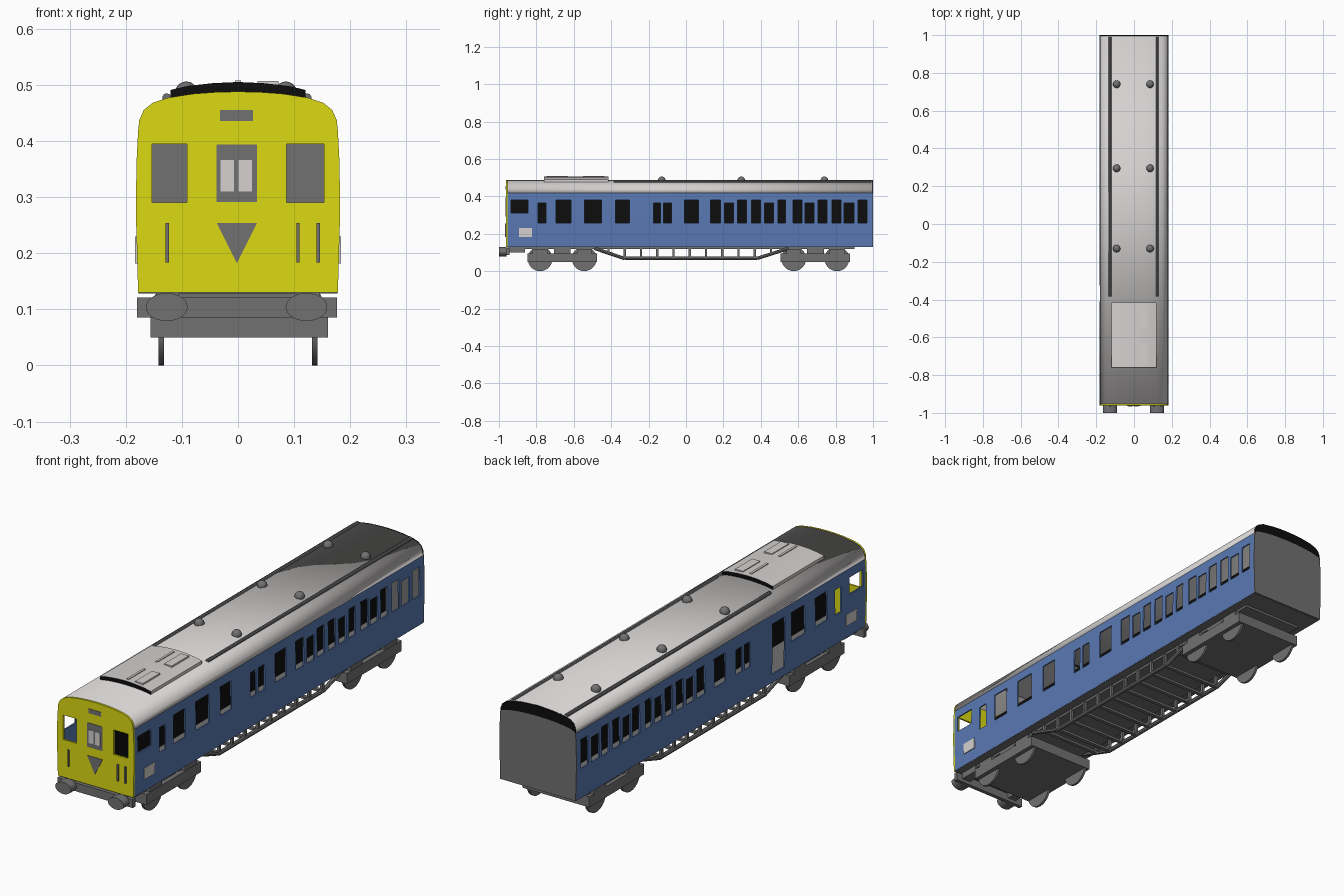
import bpy, bmesh, math
from mathutils import Matrix, Vector

if "Cube" in bpy.data.objects:
    bpy.data.objects.remove(bpy.data.objects["Cube"])


def mat(name, r, g, b):
    m = bpy.data.materials.new(name)
    m.diffuse_color = (r, g, b, 1)
    m.use_nodes = True
    m.node_tree.nodes["Principled BSDF"].inputs["Base Color"].default_value = m.diffuse_color
    return m


BLUE = mat("body blue", 0.10, 0.19, 0.45)
YELLOW = mat("warning yellow", 0.72, 0.70, 0.006)
LIGHT = mat("roof light grey", 0.66, 0.64, 0.63)
GREY = mat("dark grey", 0.165, 0.165, 0.165)
BLACK = mat("black", 0.004, 0.004, 0.004)


def finish(name, bm, material, fix=True):
    if fix:
        bmesh.ops.recalc_face_normals(bm, faces=bm.faces)
    me = bpy.data.meshes.new(name)
    bm.to_mesh(me)
    bm.free()
    ob = bpy.data.objects.new(name, me)
    bpy.context.collection.objects.link(ob)
    me.materials.append(material)
    return ob


def boxes(name, material, items):
    """items: (x0, x1, y0, y1, z0, z1)"""
    bm = bmesh.new()
    for x0, x1, y0, y1, z0, z1 in items:
        m = Matrix.Translation(((x0 + x1) / 2, (y0 + y1) / 2, (z0 + z1) / 2)) @ \
            Matrix.Diagonal((x1 - x0, y1 - y0, z1 - z0, 1))
        bmesh.ops.create_cube(bm, size=1, matrix=m)
    return finish(name, bm, material)


def prism(name, material, pts, y0, y1):
    """closed x-z outline pushed along y"""
    bm = bmesh.new()
    f = bm.faces.new([bm.verts.new((x, y0, z)) for x, z in pts])
    ext = bmesh.ops.extrude_face_region(bm, geom=[f])
    bmesh.ops.translate(bm, vec=(0, y1 - y0, 0),
                        verts=[v for v in ext["geom"] if isinstance(v, bmesh.types.BMVert)])
    return finish(name, bm, material)


def sheet(name, material, lines, y0, y1, thick=0.006):
    """open x-z profiles pushed along y, thickened inwards"""
    bm = bmesh.new()
    for pts in lines:
        a = [bm.verts.new((x, y0, z)) for x, z in pts]
        b = [bm.verts.new((x, y1, z)) for x, z in pts]
        for i in range(len(pts) - 1):
            bm.faces.new((a[i], a[i + 1], b[i + 1], b[i]))
    ob = finish(name, bm, material, fix=False)
    s = ob.modifiers.new("thickness", 'SOLIDIFY')
    s.thickness, s.offset = thick, -1
    return ob


def rods(name, material, segs, r, n=8):
    """segs: (start, end) points; scaled cylinders"""
    bm = bmesh.new()
    for p, q in segs:
        p, q = Vector(p), Vector(q)
        d = q - p
        m = Matrix.Translation((p + q) / 2) @ d.to_track_quat('Z', 'Y').to_matrix().to_4x4()
        bmesh.ops.create_cone(bm, cap_ends=True, segments=n, radius1=r, radius2=r,
                              depth=d.length, matrix=m)
    return finish(name, bm, material)


def cut(ob, cutter):
    m = ob.modifiers.new("openings", 'BOOLEAN')
    m.operation, m.solver, m.object = 'DIFFERENCE', 'EXACT', cutter
    bpy.context.view_layer.objects.active = ob
    for name in [k.name for k in ob.modifiers]:
        bpy.ops.object.modifier_apply(modifier=name)
    bpy.data.objects.remove(cutter, do_unlink=True)


# Cross-section of the body
side = [(.178, .418), (.181, .36), (.182, .27), (.178, .13)]
roof_r = [(0, .488), (.04, .487), (.08, .484), (.125, .477), (.152, .468),
          (.168, .455), (.176, .437), (.178, .418)]


def flip(pts):
    return [(-x, z) for x, z in reversed(pts)]


roof_line = flip(roof_r)[:-1] + roof_r

# Blue side panels with window openings
sides = sheet("side_panels", BLUE, [side, flip(side)], -.954, .996)
tall = [(-.694, -.614), (-.544, -.453), (-.008, .067), (.131, .185), (.276, .324),
        (.351, .399), (.491, .533), (.571, .62), (.705, .753), (.78, .828), (.92, .968)]
low = [(-.79, -.748), (-.174, -.137), (-.12, -.078), (.206, .255), (.421, .469),
       (.635, .684), (.845, .898)]
holes = [(-.3, .3, a, b, .257, .38) for a, b in tall]
holes += [(-.3, .3, a, b, .257, .364) for a, b in low]
holes += [(-.3, .3, -.935, -.845, .31, .38),      # cab side windows
          (.05, .3, -.378, -.303, .257, .38),
          (-.3, -.05, -.41, -.325, .165, .38)]    # open door on the left side
cut(sides, boxes("cutter", BLACK, holes))

# Roof
sheet("roof", LIGHT, [roof_line], -.954, .996)

# Yellow cab front with two open windows
outline = roof_line + side[1:] + flip(side)[:-1]
front = prism("cab_front", YELLOW, outline, -.962, -.954)
cut(front, boxes("cutter", BLACK, [(-.153, -.091, -1, -.9, .29, .395),
                                   (.086, .153, -1, -.9, .29, .395)]))

# Rear wall and black roof end
arc = [(.178 * math.cos(t), .418 + .027 * math.sin(t))
       for t in [math.pi * i / 12 for i in range(13)]]
prism("rear_wall", GREY, list(reversed(arc)) + side[1:] + flip(side)[:-1], .994, 1.0)
prism("rear_roof_end", BLACK, roof_line + arc[1:-1], .994, 1.0)

# Floor, centre divider, underframe
boxes("floor", GREY, [(-.177, .177, -.954, .995, .128, .136)])
boxes("interior_divider", BLACK, [(-.003, .003, -.953, .993, .136, .43)])
boxes("underframe", GREY, [(-.14, .14, -.87, .9, .118, .129)])

# Front fittings: door window, indicator box, handrails, triangle
F = -.962
boxes("front_door_window", GREY, [(-.038, .034, F - .002, F + .002, .291, .394)])
boxes("front_door_panels", LIGHT, [(-.031, -.007, F - .004, F, .31, .366),
                                   (.001, .025, F - .004, F, .31, .366)])
boxes("front_indicator", GREY, [(-.032, .027, F - .002, F + .002, .436, .455)])
boxes("front_handrails", GREY, [(x, x + .006, F - .006, F + .002, .183, .254)
                                for x in (-.129, .104, .14)])
prism("front_triangle", GREY, [(-.038, .254), (.034, .254), (-.002, .182)], F - .002, F + .002)

# Light panels on both sides near the cab
boxes("side_panel_plates", LIGHT, [(s * .1815 - .002, s * .1815 + .002, -.893, -.823, .182, .23)
                                   for s in (-1, 1)])

# Roof fittings
top = [(.12, .474), (.12, .491), (.09, .498), (.045, .503), (0, .505)]
pod = prism("roof_pod", LIGHT, top + flip(top)[1:], -.76, -.415)
pod.data.materials.append(BLACK)
for p in pod.data.polygons:
    p.material_index = 1 if abs(p.normal.y) > .9 else 0
boxes("roof_pod_hatches", LIGHT, [(x0, x1, a, a + .115, .495, z) for a in (-.745, -.55)
                                  for x0, x1, z in ((-.005, .005, .508), (.035, .072, .507))])
rods("roof_rails", GREY, [((x, -.385, .477), (x, .99, .477)) for x in (-.127, .123)], .008, 10)
bm = bmesh.new()
for y in (-.13, .295, .74):
    for x in (-.092, .085):
        bmesh.ops.create_uvsphere(bm, u_segments=16, v_segments=10, radius=.02,
                                  matrix=Matrix.Translation((x, y, .486)))
finish("roof_vents", bm, GREY)

# Buffer beam and oval buffers
boxes("buffer_beam", GREY, [(-.18, .176, -.962, -.945, .085, .121)])
boxes("beam_brackets", GREY, [(s * .125 - .02, s * .125 + .02, -.955, -.86, .1, .13) for s in (-1, 1)])
for tag, cx in (("left", -.127), ("right", .122)):
    ring = [(cx + .037 * math.cos(t), .104 + .025 * math.sin(t))
            for t in [2 * math.pi * i / 28 for i in range(28)]]
    prism("buffer_" + tag, GREY, ring, -1.0, -.96)

# Bogies with wheels
for tag, ys in (("front", (-.78, -.544)), ("rear", (.576, .807))):
    c = (ys[0] + ys[1]) / 2
    boxes("bogie_" + tag, GREY, [(-.156, .16, c - .185, c + .185, .05, .095),
                                 (-.14, .14, c - .045, c + .045, .09, .12)] +
          [(s * .148 - .01, s * .148 + .01, y - .04, y + .04, .09, .115)
           for s in (-1, 1) for y in ys])
    rods("wheels_" + tag, GREY, [((s * .132, y, .066), (s * .142, y, .066))
                                 for s in (-1, 1) for y in ys], .066, 28)
    rods("axles_" + tag, GREY, [((-.132, y, .066), (.132, y, .066)) for y in ys], .012, 10)

# Truss under the floor: sloped chords, posts and cross bars
path = [(-.49, .122), (-.33, .068), (.38, .068), (.55, .122)]
chords, posts, bars = [], [], []
for s in (-1, 1):
    x = s * .14
    chords += [((x, *a), (x, *b)) for a, b in zip(path, path[1:])]
for i in range(11):
    y = -.415 + i * .087
    z = max(.068, .068 + (-.33 - y) * .34, .068 + (y - .38) * .32)
    posts += [(s * .14 - .006, s * .14 + .006, y - .006, y + .006, z, .125) for s in (-1, 1)]
    bars.append((-.14, .14, y - .008, y + .008, z - .004, z + .006))
rods("truss_chords", GREY, chords, .009, 8)
boxes("truss_posts", GREY, posts)
boxes("truss_cross_bars", GREY, bars)

# Smooth the curved parts, keep edges sharp
bpy.ops.object.select_all(action='SELECT')
bpy.context.view_layer.objects.active = pod
bpy.ops.object.shade_smooth_by_angle(angle=math.radians(30))
